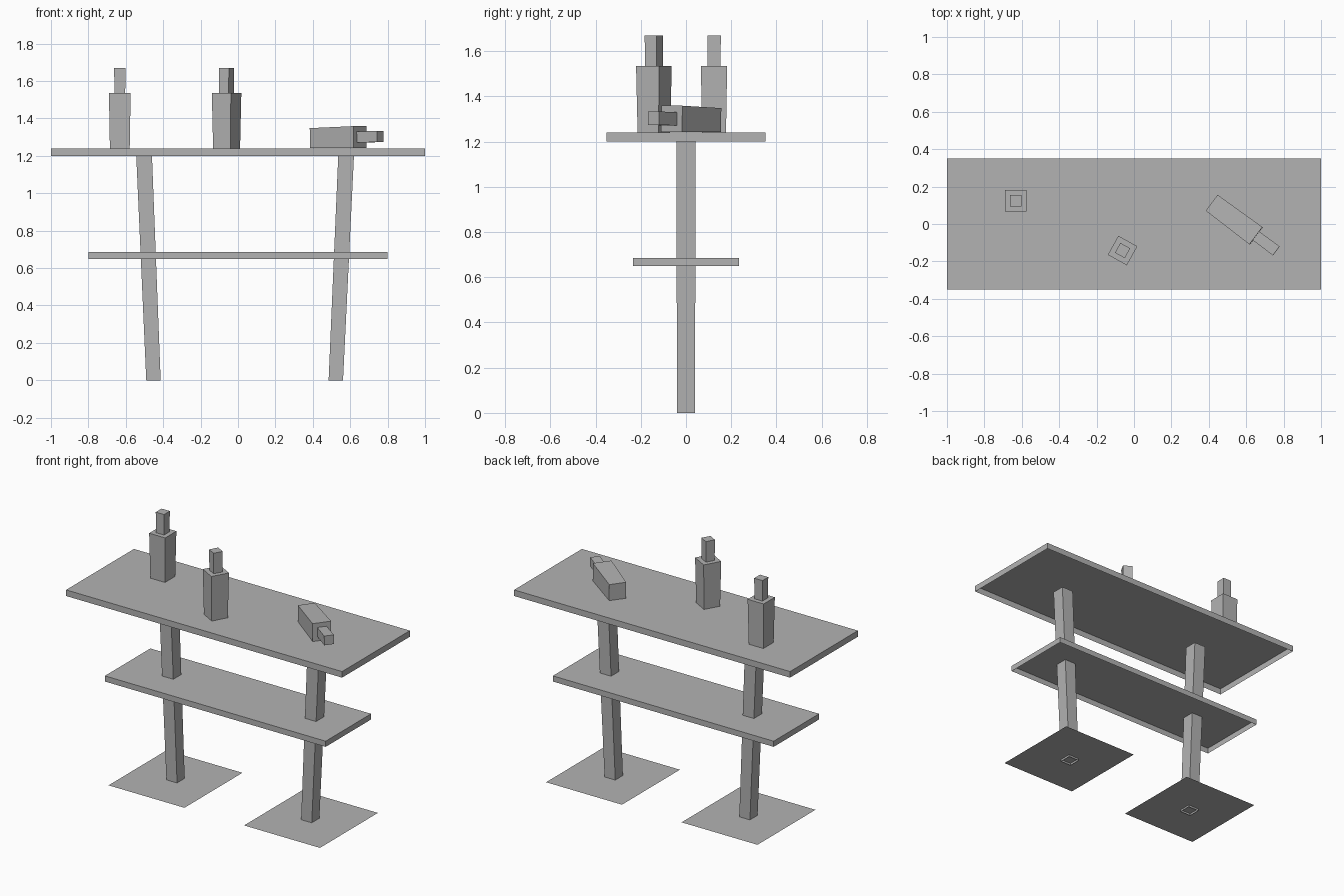
import bpy
import bmesh
from math import radians
from mathutils import Matrix, Vector

cube = bpy.data.objects.get("Cube")
if cube:
    bpy.data.objects.remove(cube, do_unlink=True)

grey = bpy.data.materials.new("plain grey")
grey.use_nodes = True
colour = (0.45, 0.45, 0.45, 1)
grey.diffuse_color = colour
grey.node_tree.nodes["Principled BSDF"].inputs["Base Color"].default_value = colour


def finish(name, bm, matrix=Matrix()):
    mesh = bpy.data.meshes.new(name)
    bm.to_mesh(mesh)
    bm.free()
    mesh.materials.append(grey)
    obj = bpy.data.objects.new(name, mesh)
    obj.matrix_world = matrix
    bpy.context.collection.objects.link(obj)


def tapered_box(name, low, low_size, high, high_size, matrix=Matrix(), open_below=False):
    """Box running from a rectangle centred on low to one centred on high."""
    bm = bmesh.new()
    bmesh.ops.create_cube(bm, size=1)
    if open_below:
        bottom = [f for f in bm.faces if f.calc_center_median().z < -0.4]
        bmesh.ops.delete(bm, geom=bottom, context="FACES_ONLY")
    for v in bm.verts:
        centre, size = (high, high_size) if v.co.z > 0 else (low, low_size)
        v.co = Vector(centre) + Vector((v.co.x * size[0], v.co.y * size[1], 0))
    finish(name, bm, matrix)


def board(name, width, depth, bottom, top):
    size = (width, depth)
    tapered_box(name, (0, 0, bottom), size, (0, 0, top), size, open_below=True)


def bottle(name, matrix):
    shoulder, tip = 0.295, 0.43
    tapered_box(name + "_body", (0, 0, 0), (0.106, 0.106),
                (0, 0, shoulder), (0.116, 0.116), matrix)
    tapered_box(name + "_neck", (0, 0, shoulder), (0.058, 0.058),
                (0, 0, tip), (0.06, 0.06), matrix)


# Boards: a top sheet with a rim, hollow underneath
board("table_top", 2.0, 0.702, 1.2, 1.24)
board("lower_shelf", 1.6, 0.47, 0.649, 0.686)

# Splayed legs, each poking just through a thin foot sheet
for side, foot_x, top_x, sheet_x in (("right", -0.452, -0.502, -0.453),
                                     ("left", 0.523, 0.578, 0.529)):
    tapered_box(side + "_leg", (foot_x, 0, 0), (0.077, 0.079),
                (top_x, 0, 1.2), (0.084, 0.086), open_below=True)
    bm = bmesh.new()
    bmesh.ops.create_grid(bm, x_segments=1, y_segments=1, size=0.5)
    bmesh.ops.scale(bm, vec=(0.55, 0.6, 1), verts=bm.verts)
    finish(side + "_foot_sheet", bm, Matrix.Translation((sheet_x, 0, 0.013)))

# Two standing bottles and one lying on its side
bottle("standing_bottle", Matrix.Translation((-0.632, 0.124, 1.24)))
bottle("turned_bottle", Matrix.Translation((-0.061, -0.142, 1.24))
       @ Matrix.Rotation(radians(-29), 4, "Z"))
bottle("lying_bottle", Matrix.Translation((0.416, 0.113, 1.295))
       @ Matrix.Rotation(radians(-36.7), 4, "Z")
       @ Matrix.Rotation(radians(88.9), 4, "Y"))
